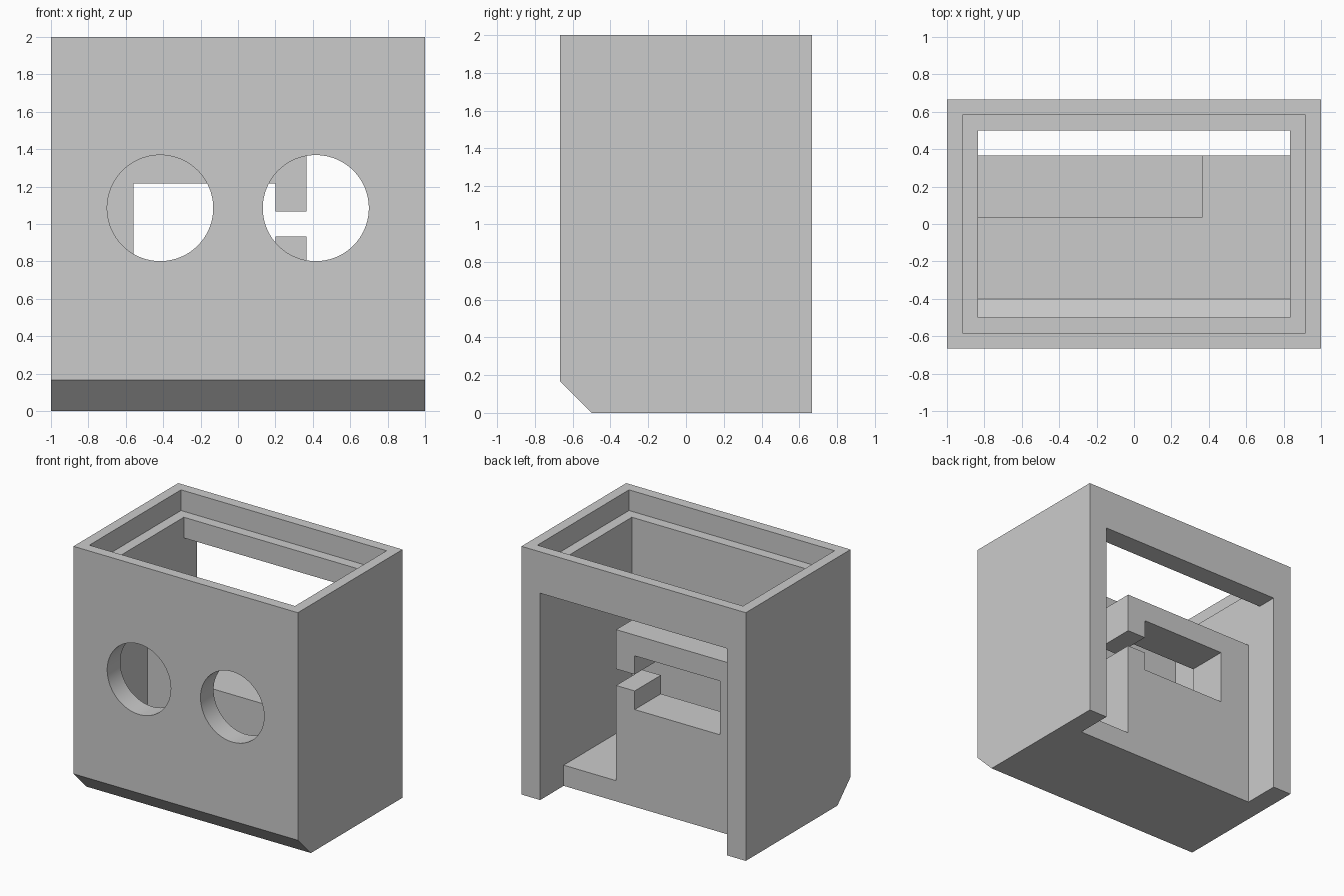
import bpy
import bmesh
import math

if "Cube" in bpy.data.objects:
    bpy.data.objects.remove(bpy.data.objects["Cube"], do_unlink=True)

grey = bpy.data.materials.new("plain grey")
grey.use_nodes = True
grey.diffuse_color = (0.6, 0.6, 0.6, 1)
grey.node_tree.nodes["Principled BSDF"].inputs["Base Color"].default_value = (0.6, 0.6, 0.6, 1)


def prism(name, outline, axis, low, high):
    """Extrude a flat outline along one axis, from low to high."""
    place = {"x": lambda a, b, t: (t, a, b),
             "y": lambda a, b, t: (a, t, b),
             "z": lambda a, b, t: (a, b, t)}[axis]
    bm = bmesh.new()
    ends = [[bm.verts.new(place(a, b, t)) for a, b in outline] for t in (low, high)]
    for end in ends:
        bm.faces.new(end)
    for i in range(len(outline)):
        j = (i + 1) % len(outline)
        bm.faces.new((ends[0][i], ends[0][j], ends[1][j], ends[1][i]))
    bmesh.ops.recalc_face_normals(bm, faces=bm.faces)
    mesh = bpy.data.meshes.new(name)
    bm.to_mesh(mesh)
    bm.free()
    mesh.materials.append(grey)
    obj = bpy.data.objects.new(name, mesh)
    bpy.context.collection.objects.link(obj)
    return obj


def rectangle(a0, a1, b0, b1):
    return [(a0, b0), (a1, b0), (a1, b1), (a0, b1)]


def circle(a, b, radius, sides=96):
    steps = [2 * math.pi * i / sides for i in range(sides)]
    return [(a + radius * math.cos(s), b + radius * math.sin(s)) for s in steps]


def combine(target, tool, operation):
    """Apply a boolean and discard the tool."""
    tool.hide_render = True
    mod = target.modifiers.new(tool.name, "BOOLEAN")
    mod.operation = operation
    mod.solver = "EXACT"
    mod.object = tool
    bpy.context.view_layer.objects.active = target
    bpy.ops.object.modifier_apply(modifier=mod.name)
    bpy.data.objects.remove(tool, do_unlink=True)


WALL = 1 / 6
HALF_D = 2 / 3
INNER_X = 1 - WALL
INNER_Y = HALF_D - WALL
SHELF_BACK = 0.367

# Outer body with chamfered lower front edge
housing = prism("housing", [(-HALF_D, WALL), (-INNER_Y, 0), (HALF_D, 0),
                            (HALF_D, 2), (-HALF_D, 2)], "x", -1, 1)

# Inner cavity, sloped above the chamfer
cavity = prism("cavity", [(-INNER_Y, WALL + 0.1), (-0.4, WALL), (INNER_Y, WALL),
                          (INNER_Y, 2.2), (-INNER_Y, 2.2)], "x", -INNER_X, INNER_X)
combine(housing, cavity, "DIFFERENCE")

# Lid ledge around the top
rim_x, rim_y = 1 - WALL / 2, HALF_D - WALL / 2
ledge = prism("lid_recess", rectangle(-rim_x, rim_x, -rim_y, rim_y), "z", 2 - WALL, 2.2)
combine(housing, ledge, "DIFFERENCE")

# Back opening, running down through the floor edge
opening = prism("back_opening", rectangle(-INNER_X, INNER_X, -0.2, 2 - 2 * WALL),
                "y", SHELF_BACK, 0.9)
combine(housing, opening, "DIFFERENCE")

# Two round front holes
for side in (-1, 1):
    hole = prism("front_hole", circle(side * 0.416, 1.085, 0.2835), "y", -0.9, -0.3)
    combine(housing, hole, "DIFFERENCE")

# Inner block with a slot that opens to its side
edge, slot_r, slot_l, left = 0.366, 0.2, -0.56, -0.9
outline = [(left, 0.1), (edge, 0.1), (edge, 0.934), (slot_r, 0.934),
           (slot_r, 0.784), (slot_l, 0.784), (slot_l, 1.217), (slot_r, 1.217),
           (slot_r, 1.067), (edge, 1.067), (edge, 1.384), (left, 1.384)]
block = prism("slotted_block", outline, "y", 0.035, SHELF_BACK)
combine(housing, block, "UNION")

# Smooth hole walls, crisp edges elsewhere
bpy.ops.object.select_all(action="DESELECT")
housing.select_set(True)
bpy.context.view_layer.objects.active = housing
bpy.ops.object.shade_smooth_by_angle(angle=math.radians(30))
